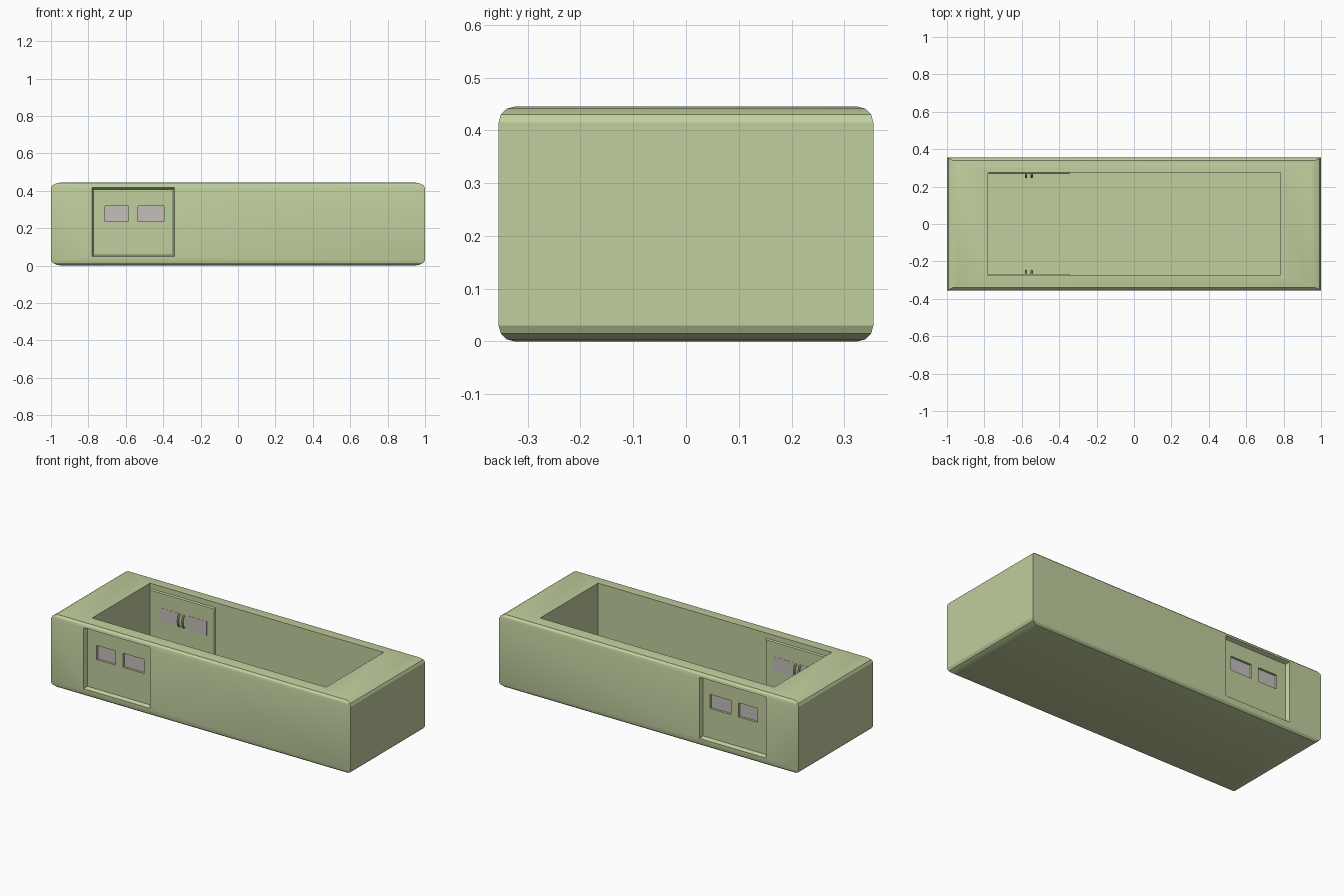
import bpy, bmesh, math
from mathutils import Vector

if "Cube" in bpy.data.objects:
    bpy.data.objects.remove(bpy.data.objects["Cube"])


def material(name, color):
    m = bpy.data.materials.new(name)
    m.diffuse_color = color
    m.use_nodes = True
    m.node_tree.nodes["Principled BSDF"].inputs["Base Color"].default_value = m.diffuse_color
    return m


GREEN = material("pale_green", (0.53, 0.62, 0.34, 1))
GREY = material("warm_grey", (0.56, 0.52, 0.50, 1))


def add_object(name, bm, mat):
    bmesh.ops.recalc_face_normals(bm, faces=bm.faces[:])
    me = bpy.data.meshes.new(name)
    bm.to_mesh(me)
    bm.free()
    me.materials.append(mat)
    ob = bpy.data.objects.new(name, me)
    bpy.context.collection.objects.link(ob)
    return ob


def box(name, x, y, z, mat=GREEN, taper=0.0):
    """Box from ranges; the face at y[1] is inset by taper in x and z."""
    bm = bmesh.new()
    bmesh.ops.create_cube(bm, size=1)
    for v in bm.verts:
        sx, sy, sz = (1 if c > 0 else 0 for c in v.co)
        t = taper if sy else 0
        v.co = Vector((x[sx] + (-t if sx else t), y[sy],
                       z[sz] + (-t if sz else t)))
    return add_object(name, bm, mat)


def cut(target, cutter):
    cutter.hide_render = True
    mod = target.modifiers.new("cut", 'BOOLEAN')
    mod.operation = 'DIFFERENCE'
    mod.solver = 'EXACT'
    mod.object = cutter
    bpy.context.view_layer.objects.active = target
    bpy.ops.object.modifier_apply(modifier=mod.name)
    bpy.data.objects.remove(cutter)


def mirrored(ob):
    """Copy of a front part on the back side."""
    bm = bmesh.new()
    bm.from_mesh(ob.data)
    for v in bm.verts:
        v.co.y *= -1
    bmesh.ops.reverse_faces(bm, faces=bm.faces[:])
    return add_object(ob.name.replace("front", "back"), bm, ob.data.materials[0])


# Body: block with rounded top and bottom rims, stretched along x
bm = bmesh.new()
bmesh.ops.create_cube(bm, size=1)
for v in bm.verts:
    v.co = Vector((v.co.x, v.co.y * 0.71, (v.co.z + 0.5) * 0.445))
rims = [e for e in bm.edges if abs(e.verts[0].co.z - e.verts[1].co.z) < 1e-4]
bmesh.ops.bevel(bm, geom=rims, offset=0.03, segments=3, profile=0.5,
                affect='EDGES')
for v in bm.verts:
    v.co.x *= 2
body = add_object("body", bm, GREEN)

# Open cavity
cut(body, box("cavity_cutter", (-0.78, 0.78), (-0.275, 0.275), (0.05, 0.6)))

# Door recesses and window pockets on both long sides
DOOR_X, DOOR_Z = (-0.78, -0.34), (0.05, 0.415)
PANES = {"left": (-0.71, -0.585), "right": (-0.535, -0.395)}
PANE_Z = (0.235, 0.32)
cutters = [box("front_recess_cutter", (-0.783, -0.337), (-0.36, -0.333),
               (0.046, 0.419), taper=0.011)]
for side, xr in PANES.items():
    cutters.append(box("front_pocket_cutter", xr, (-0.345, -0.318), PANE_Z))
for c in cutters:
    back = mirrored(c)
    cut(body, c)
    cut(body, back)

# Raised inner door panels
parts = [box("front_door_inner_panel", DOOR_X, (-0.278, -0.267), DOOR_Z,
             taper=0.007)]

# Window panes, seen from outside and inside
for side, xr in PANES.items():
    parts.append(box("front_pane_" + side, xr, (-0.32, -0.266), PANE_Z, GREY))

# Pairs of looped pull handles on the inside
for i, cx in enumerate((-0.577, -0.547)):
    bm = bmesh.new()
    rings, n = [], 8
    for k in range(13):
        a = math.pi * k / 12 - math.pi / 2
        ring = []
        for j in range(n):
            b = 2 * math.pi * j / n
            r = 0.006 * math.cos(b)
            ring.append(bm.verts.new((cx + 0.006 * math.sin(b),
                                      -0.27 + (0.02 + r) * math.cos(a),
                                      0.278 + (0.036 + r) * math.sin(a))))
        rings.append(ring)
    for r0, r1 in zip(rings, rings[1:]):
        for j in range(n):
            bm.faces.new((r0[j], r0[(j + 1) % n], r1[(j + 1) % n], r1[j]))
    bm.faces.new(rings[0])
    bm.faces.new(rings[-1])
    parts.append(add_object("front_handle_%d" % (i + 1), bm, GREEN))

parts += [mirrored(p) for p in parts]

# Smooth the rounded parts, keep hard edges
for ob in [body] + [p for p in parts if "handle" in p.name]:
    bpy.ops.object.select_all(action='DESELECT')
    ob.select_set(True)
    bpy.context.view_layer.objects.active = ob
    bpy.ops.object.shade_smooth_by_angle(angle=math.radians(25))
